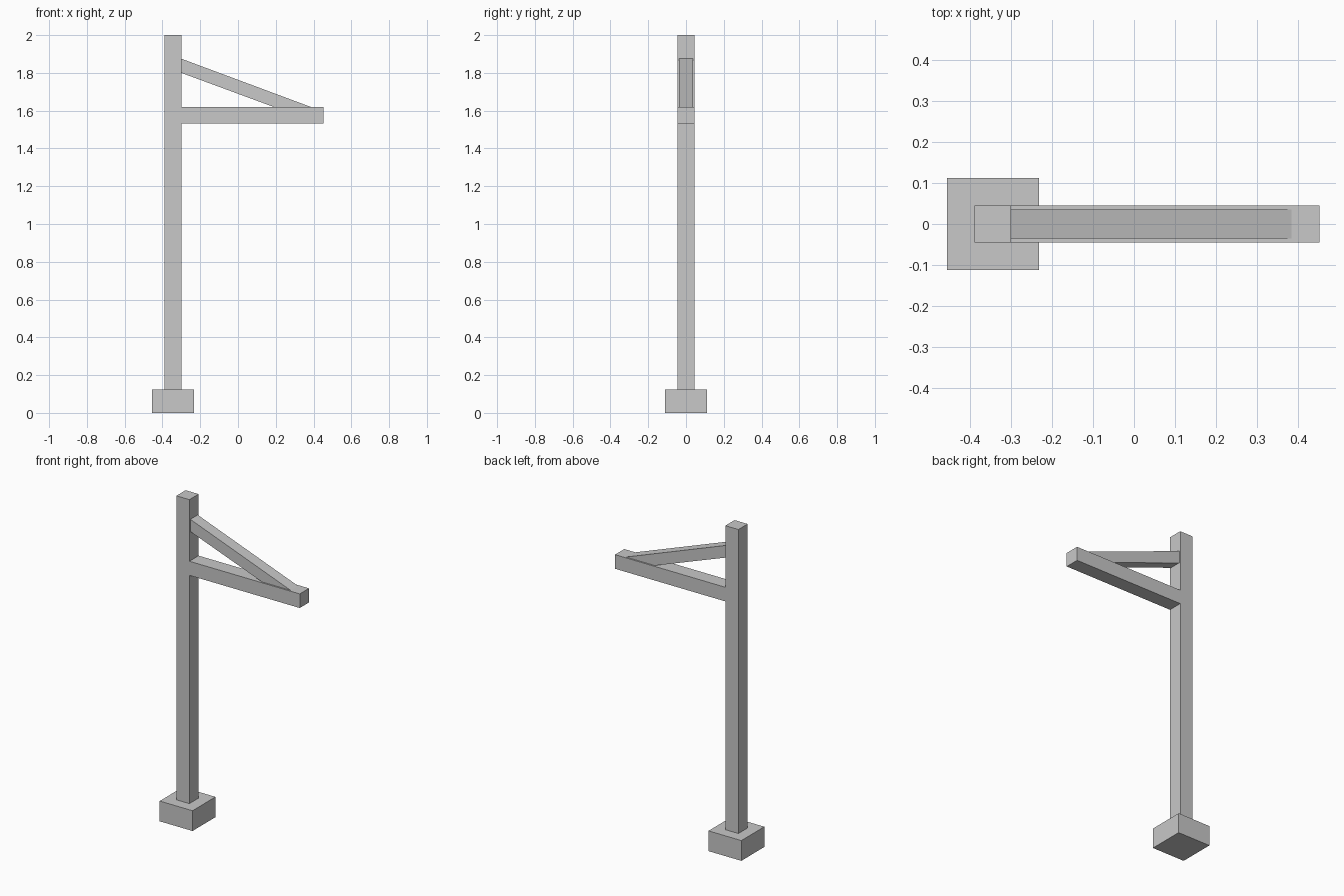
import bpy
import bmesh

cube = bpy.data.objects.get("Cube")
if cube:
    bpy.data.objects.remove(cube, do_unlink=True)

# Single plain grey
grey = bpy.data.materials.new("light_grey")
grey.use_nodes = True
colour = (0.58, 0.58, 0.58, 1)
grey.diffuse_color = colour
grey.node_tree.nodes["Principled BSDF"].inputs["Base Color"].default_value = colour


def extrude_profile(name, profile, half_depth):
    """Extrude an x-z outline symmetrically along y."""
    bm = bmesh.new()
    face = bm.faces.new([bm.verts.new((x, -half_depth, z)) for x, z in profile])
    result = bmesh.ops.extrude_face_region(bm, geom=[face])
    moved = [v for v in result["geom"] if isinstance(v, bmesh.types.BMVert)]
    bmesh.ops.translate(bm, verts=moved, vec=(0, 2 * half_depth, 0))
    bmesh.ops.recalc_face_normals(bm, faces=bm.faces)
    mesh = bpy.data.meshes.new(name)
    bm.to_mesh(mesh)
    bm.free()
    mesh.materials.append(grey)
    obj = bpy.data.objects.new(name, mesh)
    bpy.context.collection.objects.link(obj)
    return obj


def beam(name, x0, x1, z0, z1, half_depth):
    return extrude_profile(name, [(x0, z0), (x1, z0), (x1, z1), (x0, z1)], half_depth)


POST_LEFT, POST_RIGHT = -0.389, -0.30
BASE_TOP, ARM_TOP = 0.125, 1.62

# Footing block, upright post and horizontal arm
beam("base_block", -0.456, -0.232, 0, BASE_TOP, 0.112)
beam("post", POST_LEFT, POST_RIGHT, BASE_TOP, 2.0, 0.045)
beam("arm", POST_RIGHT, 0.453, 1.533, ARM_TOP, 0.045)

# Diagonal brace, cut flush to the post and the arm
extrude_profile("brace", [(POST_RIGHT, 1.80), (0.188, ARM_TOP),
                          (0.385, ARM_TOP), (POST_RIGHT, 1.875)], 0.036)
